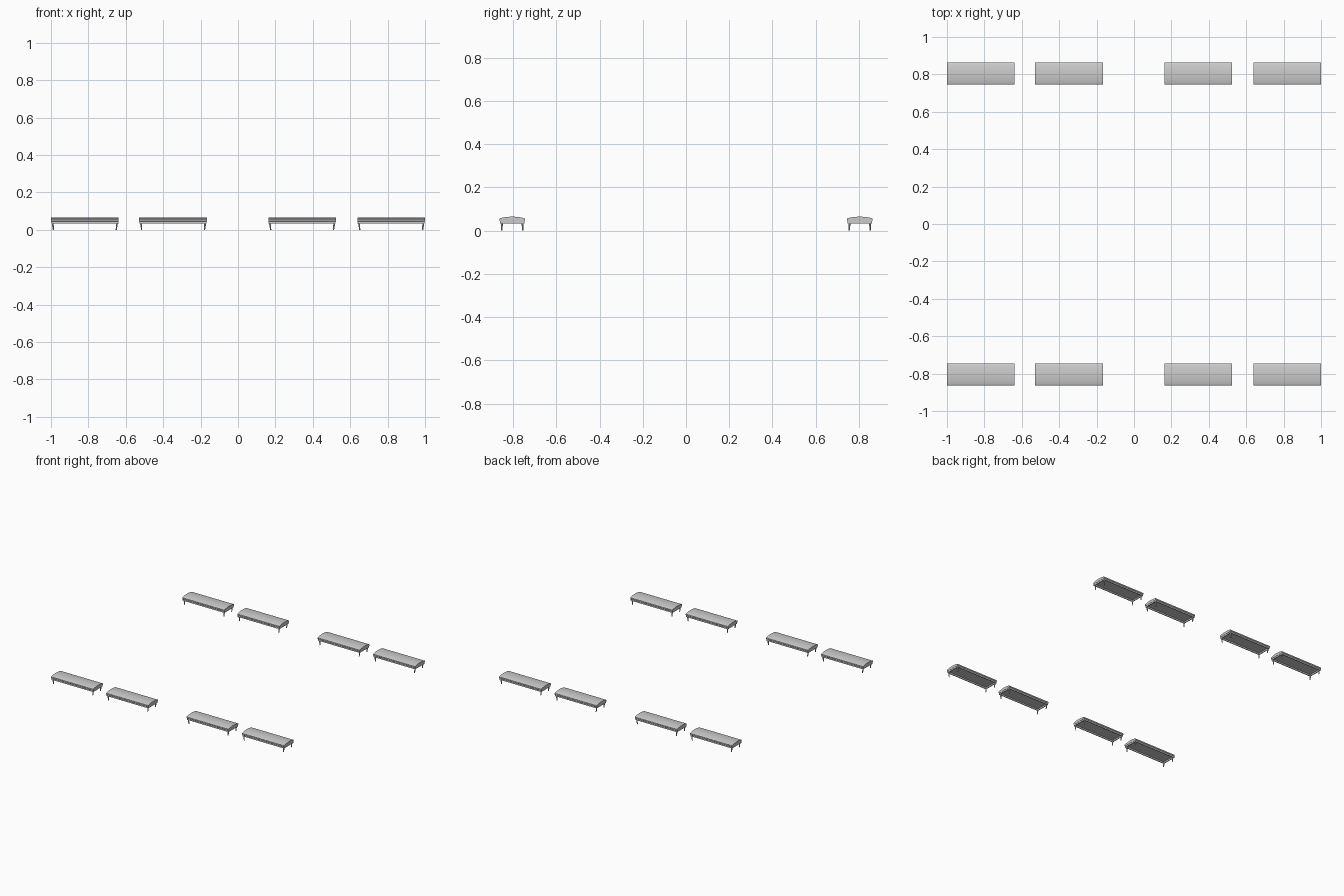
import bpy, bmesh
from math import cos, sin, pi

if "Cube" in bpy.data.objects:
    bpy.data.objects.remove(bpy.data.objects["Cube"])

L, W = 0.362, 0.118            # bench length and depth
Z_FRAME, Z_SEAT, Z_EDGE, Z_TOP = 0.033, 0.044, 0.058, 0.065


def make_mesh(name, bm):
    bmesh.ops.recalc_face_normals(bm, faces=bm.faces[:])
    me = bpy.data.meshes.new(name)
    bm.to_mesh(me)
    bm.free()
    return me


# Upholstered seat: domed cross-section extruded along x
def seat_mesh():
    h = W / 2
    prof = [(-h + 0.003, Z_SEAT), (-h, Z_SEAT + 0.003), (-h, Z_EDGE - 0.002)]
    n = 12
    for i in range(n + 1):
        t = -1 + 2 * i / n
        prof.append((t * (h - 0.003), Z_EDGE + (Z_TOP - Z_EDGE) * (1 - t * t)))
    prof += [(h, Z_EDGE - 0.002), (h, Z_SEAT + 0.003), (h - 0.003, Z_SEAT)]
    bm = bmesh.new()
    face = bm.faces.new([bm.verts.new((-L / 2, y, z)) for y, z in prof])
    ext = bmesh.ops.extrude_face_region(bm, geom=[face], use_keep_orig=True)
    verts = [v for v in ext["geom"] if isinstance(v, bmesh.types.BMVert)]
    bmesh.ops.translate(bm, verts=verts, vec=(L, 0, 0))
    return make_mesh("seat", bm)


# Rectangular apron, open underneath
def frame_mesh():
    bm = bmesh.new()
    rings = []
    for inset, z in ((0.002, Z_SEAT), (0.002, Z_FRAME), (0.008, Z_FRAME), (0.008, Z_SEAT)):
        x, y = L / 2 - inset, W / 2 - inset
        rings.append([bm.verts.new((sx * x, sy * y, z))
                      for sx, sy in ((-1, -1), (1, -1), (1, 1), (-1, 1))])
    for a, b in zip(rings, rings[1:] + rings[:1]):
        for i in range(4):
            j = (i + 1) % 4
            bm.faces.new((a[i], a[j], b[j], b[i]))
    return make_mesh("frame", bm)


# Four slim tapered legs leaning slightly inward at the foot
def legs_mesh():
    bm = bmesh.new()
    n = 10
    for sx in (-1, 1):
        for sy in (-1, 1):
            rings = []
            for x, z, r in ((L / 2 - 0.013, 0, 0.003), (L / 2 - 0.009, Z_FRAME + 0.004, 0.0052)):
                rings.append([bm.verts.new((sx * x + r * cos(2 * pi * i / n),
                                            sy * 0.048 + r * sin(2 * pi * i / n), z))
                              for i in range(n)])
            a, b = rings
            bm.faces.new(a)
            bm.faces.new(b)
            for i in range(n):
                j = (i + 1) % n
                bm.faces.new((a[i], a[j], b[j], b[i]))
    return make_mesh("legs", bm)


parts = [("bench_seat", seat_mesh()), ("bench_frame", frame_mesh()), ("bench_legs", legs_mesh())]

# Two rows of four benches
objs = []
for row, y in (("front", -0.804), ("back", 0.804)):
    for k, x in enumerate((-0.819, -0.347, 0.343, 0.819), 1):
        for name, me in parts:
            ob = bpy.data.objects.new(f"{row}_{name}_{k}", me)
            ob.location = (x, y, 0)
            bpy.context.collection.objects.link(ob)
            objs.append(ob)

# Smooth the curved surfaces, keep the edges sharp
bpy.ops.object.select_all(action='DESELECT')
for ob in objs[:3]:
    ob.select_set(True)
bpy.context.view_layer.objects.active = objs[0]
bpy.ops.object.shade_smooth_by_angle()
